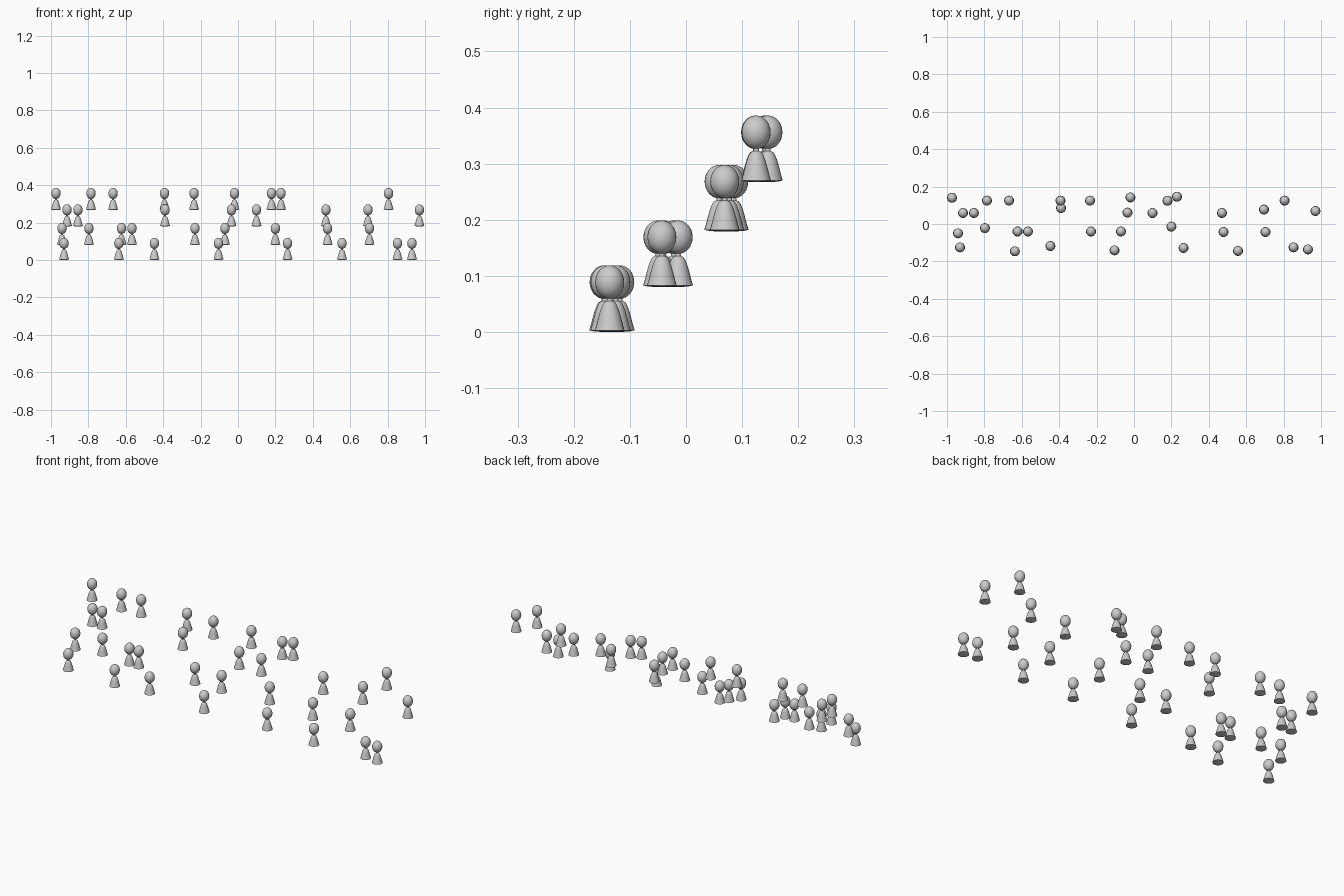
import bpy, bmesh, math
from mathutils import Matrix

if "Cube" in bpy.data.objects:
    bpy.data.objects.remove(bpy.data.objects["Cube"])

# Four rising rows of seated spectators: base height, then (x, y) of each figure
ROWS = [
    (0.000, [(-.93, -.125), (-.637, -.146), (-.447, -.118), (-.104, -.141),
             (.265, -.128), (.556, -.144), (.853, -.125), (.93, -.136)]),
    (0.080, [(-.941, -.05), (-.797, -.022), (-.623, -.04), (-.567, -.04), (-.23, -.04),
             (-.07, -.04), (.2, -.014), (.479, -.043), (.703, -.043)]),
    (0.179, [(-.914, .059), (-.856, .059), (-.39, .085), (-.035, .061),
             (.099, .059), (.47, .059), (.695, .077), (.97, .069)]),
    (0.267, [(-.973, .14), (-.786, .125), (-.668, .125), (-.393, .125), (-.235, .125),
             (-.019, .142), (.179, .124), (.23, .146), (.805, .125)]),
]

# Bell-shaped body with a slightly rounded underside and a thin neck
BODY = [(.017, .001), (.0265, .003), (.0235, .013), (.0205, .025), (.0165, .039),
        (.0125, .049), (.0095, .0535), (.005, .0555), (.004, .064)]
SIDES = 24


def body_mesh():
    bm = bmesh.new()
    rings = []
    for r, z in BODY:
        rings.append([bm.verts.new((r * math.cos(a), r * math.sin(a), z))
                      for a in (2 * math.pi * i / SIDES for i in range(SIDES))])
    for low, high in zip(rings, rings[1:]):
        for i in range(SIDES):
            j = (i + 1) % SIDES
            bm.faces.new((low[i], low[j], high[j], high[i]))
    tip, foot = bm.verts.new((0, 0, .064)), bm.verts.new((0, 0, 0))
    for i in range(SIDES):
        j = (i + 1) % SIDES
        bm.faces.new((rings[-1][i], rings[-1][j], tip))
        bm.faces.new((rings[0][j], rings[0][i], foot))
    return finish(bm, "spectator_body")


def head_mesh():
    bm = bmesh.new()
    bmesh.ops.create_uvsphere(
        bm, u_segments=SIDES, v_segments=16, radius=1,
        matrix=Matrix.Translation((0, 0, .089)) @ Matrix.Diagonal((.025, .0258, .0298, 1)))
    return finish(bm, "spectator_head")


def finish(bm, name):
    bmesh.ops.recalc_face_normals(bm, faces=bm.faces)
    for f in bm.faces:
        f.smooth = True
    for e in bm.edges:
        e.smooth = e.calc_face_angle(0) < math.radians(40)
    me = bpy.data.meshes.new(name)
    bm.to_mesh(me)
    bm.free()
    return me


# Place one body and head per spectator
body, head = body_mesh(), head_mesh()
for row, (z, seats) in enumerate(ROWS, 1):
    for n, (x, y) in enumerate(seats, 1):
        for part, me in (("body", body), ("head", head)):
            ob = bpy.data.objects.new(f"spectator_{part}_row{row}_{n}", me)
            ob.location = (x, y, z)
            bpy.context.collection.objects.link(ob)
